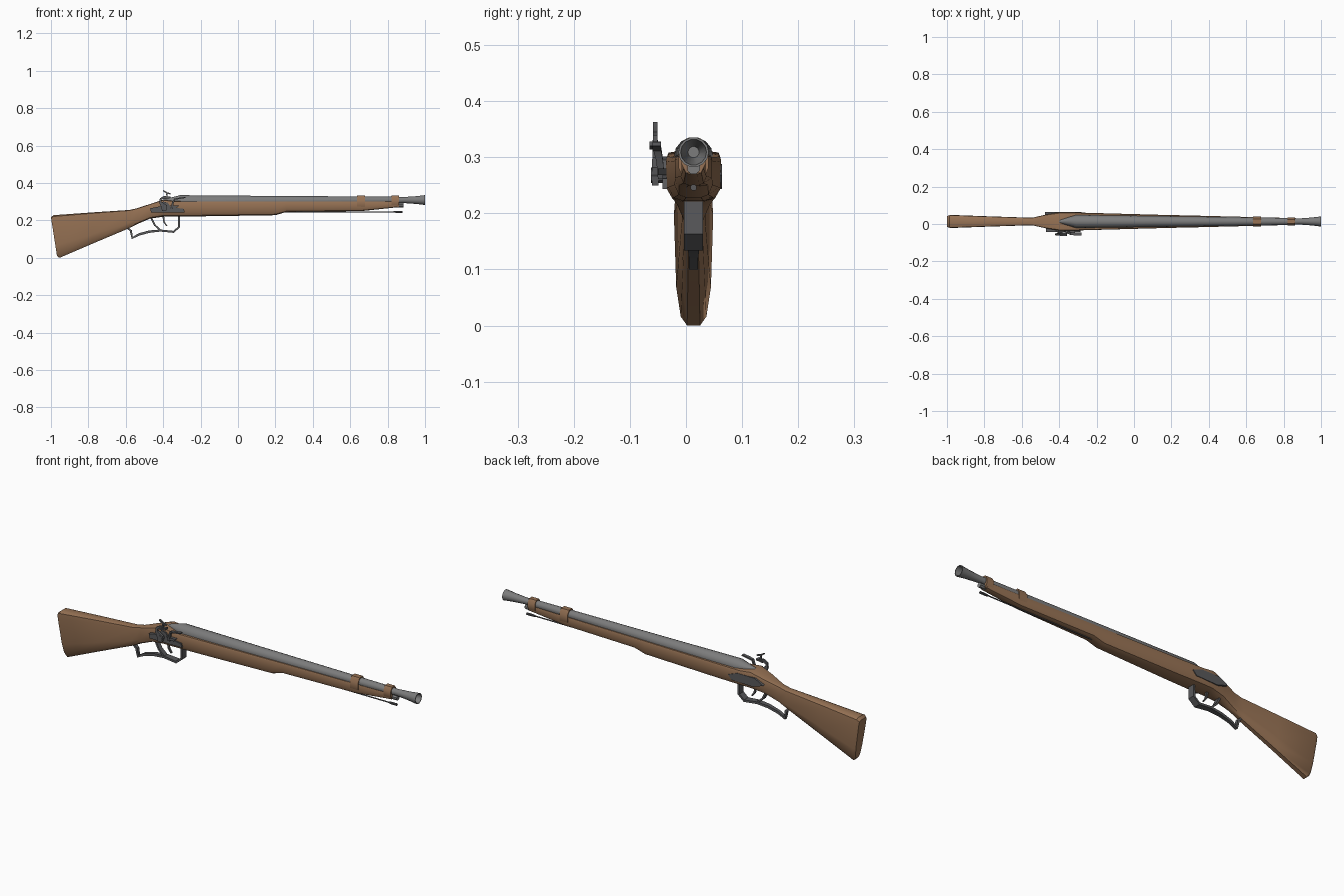
import bpy, bmesh, math
from mathutils import Vector

if "Cube" in bpy.data.objects:
    bpy.data.objects.remove(bpy.data.objects["Cube"])

YC = 0.0135  # centre line of the gun


def material(name, rgb):
    m = bpy.data.materials.new(name)
    m.diffuse_color = (*rgb, 1)
    m.use_nodes = True
    m.node_tree.nodes["Principled BSDF"].inputs["Base Color"].default_value = m.diffuse_color
    return m


WOOD = material("walnut", (0.31, 0.17, 0.09))
STEEL = material("steel", (0.2, 0.2, 0.2))
DARK = material("dark_steel", (0.1, 0.1, 0.105))


def loft(name, rings, mat, angle=30):
    """Skin a list of equal-length rings and cap both ends."""
    bm = bmesh.new()
    vs = [[bm.verts.new(p) for p in r] for r in rings]
    n = len(vs[0])
    for a, b in zip(vs, vs[1:]):
        for i in range(n):
            bm.faces.new((a[i], a[(i + 1) % n], b[(i + 1) % n], b[i]))
    bm.faces.new(vs[0])
    bm.faces.new(vs[-1])
    bmesh.ops.recalc_face_normals(bm, faces=bm.faces)
    me = bpy.data.meshes.new(name)
    bm.to_mesh(me)
    bm.free()
    ob = bpy.data.objects.new(name, me)
    bpy.context.collection.objects.link(ob)
    me.materials.append(mat)
    bpy.ops.object.select_all(action='DESELECT')
    ob.select_set(True)
    bpy.context.view_layer.objects.active = ob
    bpy.ops.object.shade_smooth_by_angle(angle=math.radians(angle))
    return ob


def tube(name, stations, sides, mat):
    """Round lathe along x; stations are (x, radius, centre z)."""
    ang = [2 * math.pi * (i + 0.5) / sides for i in range(sides)]
    return loft(name, [[(x, YC + r * math.sin(a), z + r * math.cos(a)) for a in ang]
                       for x, r, z in stations], mat, 35)


def plate(name, outline, y0, y1, mat):
    """Extrude an (x, z) outline between two y values."""
    return loft(name, [[(x, y, z) for x, z in outline] for y in (y0, y1)], mat)


def strap(name, path, mat):
    """Flat bar following (x, z, thickness, centre y, half width)."""
    rings = []
    for i, (x, z, t, y, h) in enumerate(path):
        a, b = path[max(i - 1, 0)], path[min(i + 1, len(path) - 1)]
        d = Vector((b[0] - a[0], b[1] - a[1])).normalized()
        nx, nz = -d.y * t / 2, d.x * t / 2
        rings.append([(x + nx, y - h, z + nz), (x + nx, y + h, z + nz),
                      (x - nx, y + h, z - nz), (x - nx, y - h, z - nz)])
    return loft(name, rings, mat)


# stock: half section (across, up), lofted from butt to fore-end
HALF = [(.55, 1), (.93, .97), (1, .87), (1, .3), (.78, .07), (.4, 0)]


def stock_ring(xt, xb, zb, zt, w, taper=1.0):
    ring = HALF + [(-u, v) for u, v in reversed(HALF)]
    return [(xb + (xt - xb) * v, YC + u * w * (taper + (1 - taper) * v),
             zb + (zt - zb) * v) for u, v in ring]


stations = [
    (-1.0, -.968, .012, .217, .031, .75), (-.987, -.955, 0, .228, .036, .8),
    (-.78, -.78, .075, .243, .028, .9), (-.58, -.595, .153, .256, .021),
    (-.54, -.54, .18, .265, .021), (-.47, -.47, .21, .288, .037),
    (-.4, -.4, .22, .311, .048), (-.345, -.345, .221, .304, .049),
    (-.2, -.2, .222, .303, .045), (.2, .2, .228, .303, .034),
    (.26, .26, .246, .303, .033), (.66, .66, .25, .302, .023),
    (.85, .85, .27, .302, .018)]
loft("stock", [stock_ring(*s) for s in stations], WOOD, 35)

# barrel with pointed breech, flared hollow muzzle
tube("barrel", [(-.4, .008, .304), (-.31, .035, .301), (.1, .0295, .303),
                (.85, .0185, .309), (.88, .016, .309), (.95, .021, .309),
                (1, .027, .309), (1, .023, .309), (.9, .01, .309)], 14, STEEL)

# wooden bands around barrel and fore-end
for i, (x0, x1, zb, w) in enumerate([(.635, .68, .258, .0265), (.82, .86, .272, .0225)]):
    octagon = [(.5, 1), (1, .7), (1, .3), (.6, 0)]
    octagon += [(-u, v) for u, v in reversed(octagon)]
    loft(f"barrel_band_{i + 1}", [[(x, YC + u * w, zb + v * (.333 - zb)) for u, v in octagon]
                                  for x in (x0, x1)], WOOD, 50)

# ramrod with thick tip, and nose lug
tube("ramrod", [(.24, .003, .245), (.83, .003, .246), (.845, .006, .246),
                (.88, .006, .246)], 8, DARK)
tube("nose_lug", [(.84, .012, .281), (.885, .012, .281)], 8, STEEL)

# lock plate and opposite side plate
plate("lock_plate", [(-.47, .265), (-.465, .243), (-.285, .243), (-.29, .262), (-.36, .272),
                     (-.375, .295), (-.4, .301), (-.417, .275)], -.042, -.025, DARK)
plate("side_plate", [(-.475, .262), (-.43, .288), (-.33, .288), (-.28, .268),
                     (-.3, .246), (-.42, .243)], .05, .0645, DARK)

# hammer, its axle, jaw and jaw screw
HY = -.055
strap("hammer", [(-.395, .25, .022, HY, .006), (-.395, .275, .032, HY, .006),
                 (-.415, .297, .014, HY, .005), (-.413, .315, .012, HY, .005),
                 (-.395, .324, .014, HY, .005), (-.37, .322, .01, HY, .005)], DARK)
axle = [(-.395 + .014 * math.cos(k * math.pi / 4), .268 + .014 * math.sin(k * math.pi / 4))
        for k in range(8)]
plate("hammer_axle", axle, -.062, -.035, DARK)
strap("hammer_jaw", [(-.395, .318, .008, HY, .01), (-.36, .324, .008, HY, .01)], DARK)
strap("hammer_spur", [(-.378, .32, .007, HY, .004), (-.381, .343, .007, HY, .004)], DARK)
strap("hammer_thumb_piece", [(-.4, .36, .006, HY, .004), (-.38, .347, .008, HY, .004),
                             (-.36, .342, .006, HY, .004)], DARK)

# striking steel and its pan in front of the hammer
strap("striker_steel", [(-.355, .262, .012, -.044, .006), (-.348, .295, .01, -.047, .006),
                        (-.338, .314, .008, -.051, .007), (-.315, .318, .007, -.053, .008),
                        (-.28, .323, .006, -.053, .008)], DARK)
plate("flash_pan", [(-.365, .28), (-.355, .268), (-.325, .268), (-.315, .28)],
      -.05, -.025, DARK)

# trigger guard with rear spur, rear post and trigger
strap("trigger_guard", [(-.315, .225, .009, YC, .017), (-.315, .165, .011, YC, .017),
                        (-.345, .139, .011, YC, .017), (-.415, .146, .011, YC, .014),
                        (-.475, .14, .013, YC, .01), (-.53, .125, .013, YC, .008),
                        (-.565, .106, .013, YC, .008), (-.573, .145, .012, YC, .008),
                        (-.59, .16, .01, YC, .008)], DARK)
strap("guard_rear_post", [(-.465, .215, .009, YC, .012), (-.445, .175, .009, YC, .012),
                          (-.415, .148, .009, YC, .012)], DARK)
strap("trigger", [(-.4, .225, .01, YC, .005), (-.395, .19, .008, YC, .005),
                  (-.38, .17, .006, YC, .005)], DARK)
